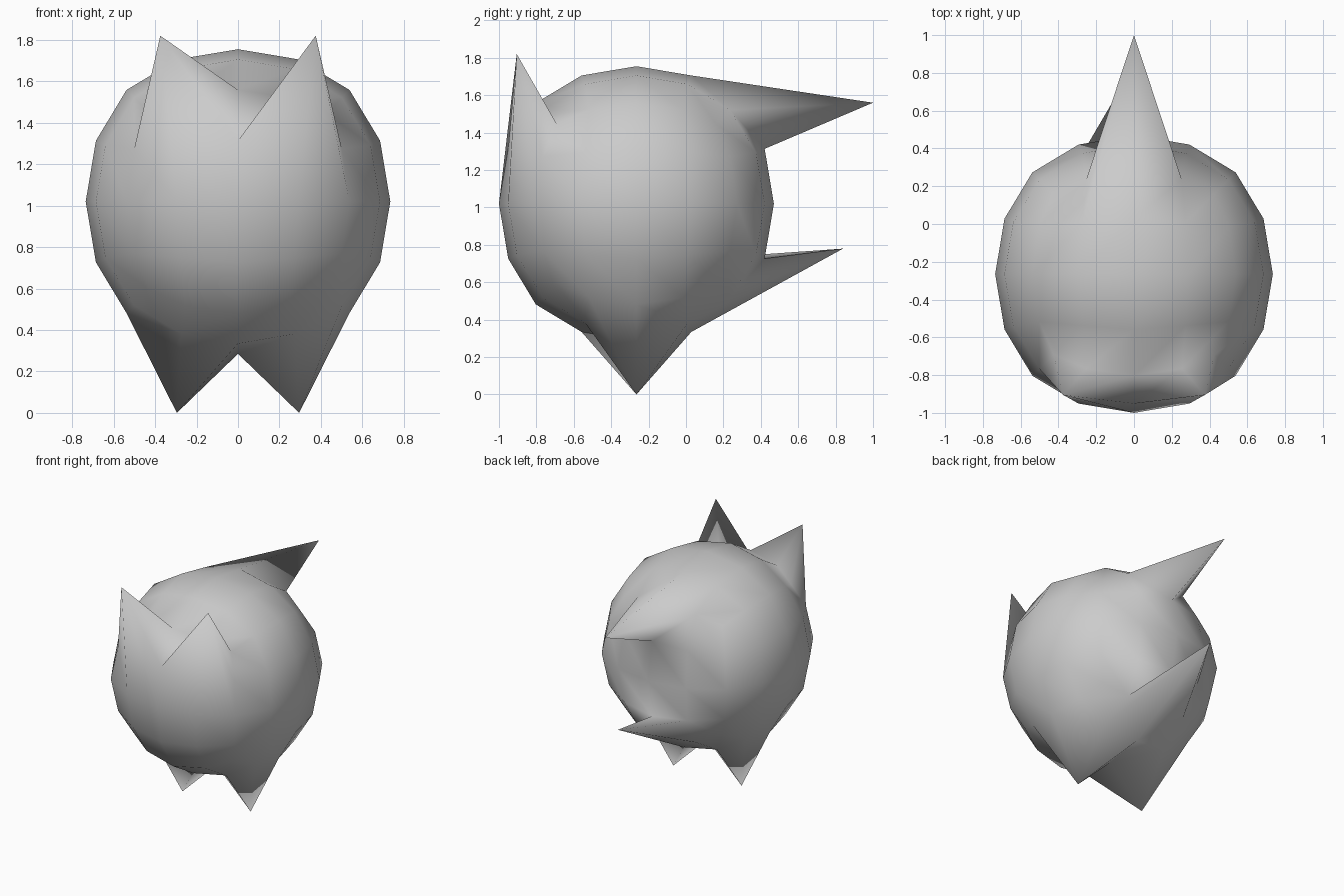
import bpy
from mathutils import Vector

if "Cube" in bpy.data.objects:
    bpy.data.objects.remove(bpy.data.objects["Cube"])

C = Vector((0, -0.265, 1.02))   # body centre
HALF = 0.735 / 0.8785           # cube half size giving a 0.735 radius after smoothing

# Round body: a cube smoothed twice into a quad ball
bpy.ops.mesh.primitive_cube_add(size=2 * HALF, location=(0, 0, 0))
body = bpy.context.object
body.name = "creature_body"
sub = body.modifiers.new("round", 'SUBSURF')
sub.levels = sub.render_levels = 2
sub.use_limit_surface = False
bpy.ops.object.modifier_apply(modifier=sub.name)

mesh = body.data
for v in mesh.vertices:
    v.co += C
rest = [v.co.copy() for v in mesh.vertices]


def pull(source, tip):
    """Pull the ball vertex nearest to source out to a spike tip."""
    src = Vector(source)
    i = min(range(len(rest)), key=lambda k: (rest[k] - src).length)
    mesh.vertices[i].co = tip


# Ears and feet, mirrored
for s in (-1, 1):
    pull((s * 0.273, -0.904, 1.293), (s * 0.375, -0.905, 1.82))
    pull((s * 0.29, -0.265, 0.335), (s * 0.295, -0.265, 0))

# Upper and lower tail spikes
pull((0, 0.275, 1.56), (0, 1.0, 1.56))
pull((0, 0.275, 0.48), (0, 0.84, 0.78))

mesh.update()
bpy.ops.object.shade_smooth()
